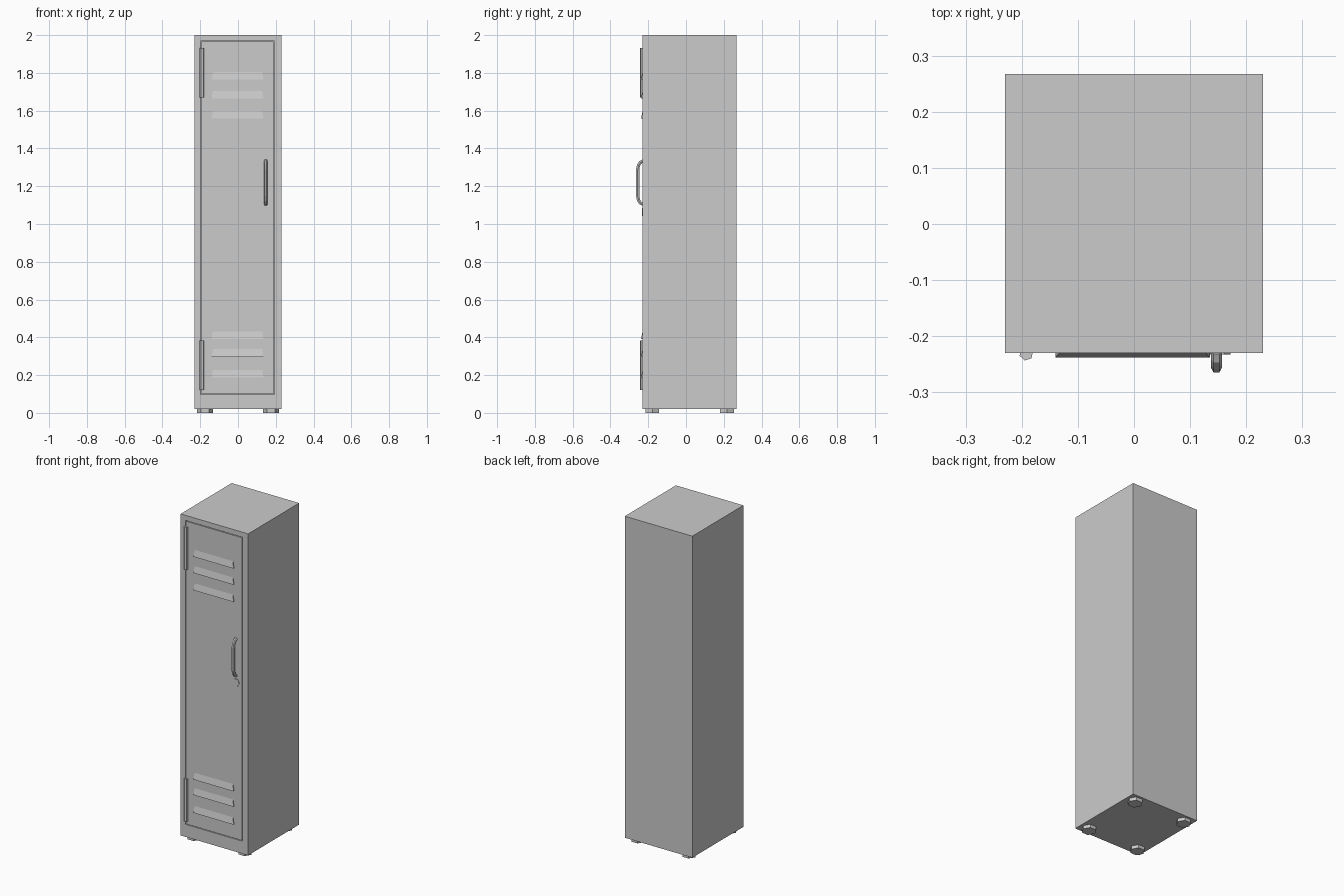
import bpy, bmesh, math
from mathutils import Vector

if "Cube" in bpy.data.objects:
    bpy.data.objects.remove(bpy.data.objects["Cube"])

FRONT = -0.23


def make(name, verts, faces):
    me = bpy.data.meshes.new(name)
    me.from_pydata(verts, [], faces)
    bm = bmesh.new()
    bm.from_mesh(me)
    bmesh.ops.recalc_face_normals(bm, faces=bm.faces)
    bm.to_mesh(me)
    bm.free()
    ob = bpy.data.objects.new(name, me)
    bpy.context.collection.objects.link(ob)
    return ob


def box(name, lo, hi):
    v = [(x, y, z) for x in (lo[0], hi[0]) for y in (lo[1], hi[1]) for z in (lo[2], hi[2])]
    f = [(0, 1, 3, 2), (4, 6, 7, 5), (0, 4, 5, 1), (2, 3, 7, 6), (0, 2, 6, 4), (1, 5, 7, 3)]
    return make(name, v, f)


def sweep(name, rings):
    n = len(rings[0])
    v = [p for r in rings for p in r]
    f = [(i * n + j, i * n + (j + 1) % n, (i + 1) * n + (j + 1) % n, (i + 1) * n + j)
         for i in range(len(rings) - 1) for j in range(n)]
    f += [tuple(range(n)), tuple(range(len(v) - n, len(v)))]
    return make(name, v, f)


def polygon(center, u, w, r, n, turn=0.0):
    c, u, w = Vector(center), Vector(u), Vector(w)
    return [c + r * (math.cos(a) * u + math.sin(a) * w)
            for a in (turn + 2 * math.pi * i / n for i in range(n))]


X, Y, Z = (1, 0, 0), (0, 1, 0), (0, 0, 1)

# cabinet with a shallow door recess in the front
body = box("cabinet", (-0.23, FRONT, 0.02), (0.23, 0.267, 2.0))
bm = bmesh.new()
bm.from_mesh(body.data)
front = min(bm.faces, key=lambda f: f.calc_center_median().y)
bmesh.ops.inset_region(bm, faces=[front], thickness=0.02)
for v in front.verts:
    v.co.x = -0.198 if v.co.x < 0 else 0.192
    v.co.z = 0.097 if v.co.z < 1 else 1.969
res = bmesh.ops.extrude_discrete_faces(bm, faces=[front])
for v in res["faces"][0].verts:
    v.co.y += 0.02
bmesh.ops.recalc_face_normals(bm, faces=bm.faces)
bm.to_mesh(body.data)
bm.free()

# flush door, leaving a thin seam all round
box("door", (-0.194, FRONT, 0.101), (0.188, FRONT + 0.0205, 1.965))

# ventilation louvers: hooded wedges
for i, z in enumerate((1.764, 1.664, 1.558, 0.392, 0.297, 0.187)):
    back, y = FRONT + 0.002, FRONT - 0.008
    v = [(-0.14, back, z), (0.135, back, z), (0.135, y, z), (-0.14, y, z),
         (-0.131, back, z + 0.05), (0.126, back, z + 0.05)]
    make(f"louver_{i + 1}", v, [(0, 1, 2, 3), (3, 2, 5, 4), (0, 4, 5, 1), (0, 3, 4), (1, 5, 2)])

# hinge barrels
for name, z in (("upper_hinge", 1.67), ("lower_hinge", 0.12)):
    sweep(name, [polygon((-0.192, FRONT - 0.001, h), X, Y, 0.0125, 6, 0.3)
                 for h in (z, z + 0.262)])

# bowed pull handle
path = [(-0.228, 1.333), (-0.241, 1.327), (-0.251, 1.312), (-0.256, 1.29)]
path += [(y, 2.438 - z) for y, z in reversed(path)]
pts = [Vector((0.147, y, z)) for y, z in path]
rings = []
for i, p in enumerate(pts):
    t = (pts[min(i + 1, len(pts) - 1)] - pts[max(i - 1, 0)]).normalized()
    rings.append(polygon(p, X, t.cross(Vector(X)), 0.010, 6))
handle = sweep("handle", rings)

# lock plate below the handle
sweep("lock_plate", [polygon((0.148, y, 1.064), X, Z, 0.024, 6)
                     for y in (FRONT + 0.002, FRONT - 0.003)])

# four hexagonal feet
for sx, side in ((-1, "left"), (1, "right")):
    for y, end in ((-0.178, "front"), (0.217, "back")):
        sweep(f"{end}_{side}_foot", [polygon((sx * 0.174, y, z), X, Y, 0.042, 6)
                                     for z in (0.0, 0.021)])
